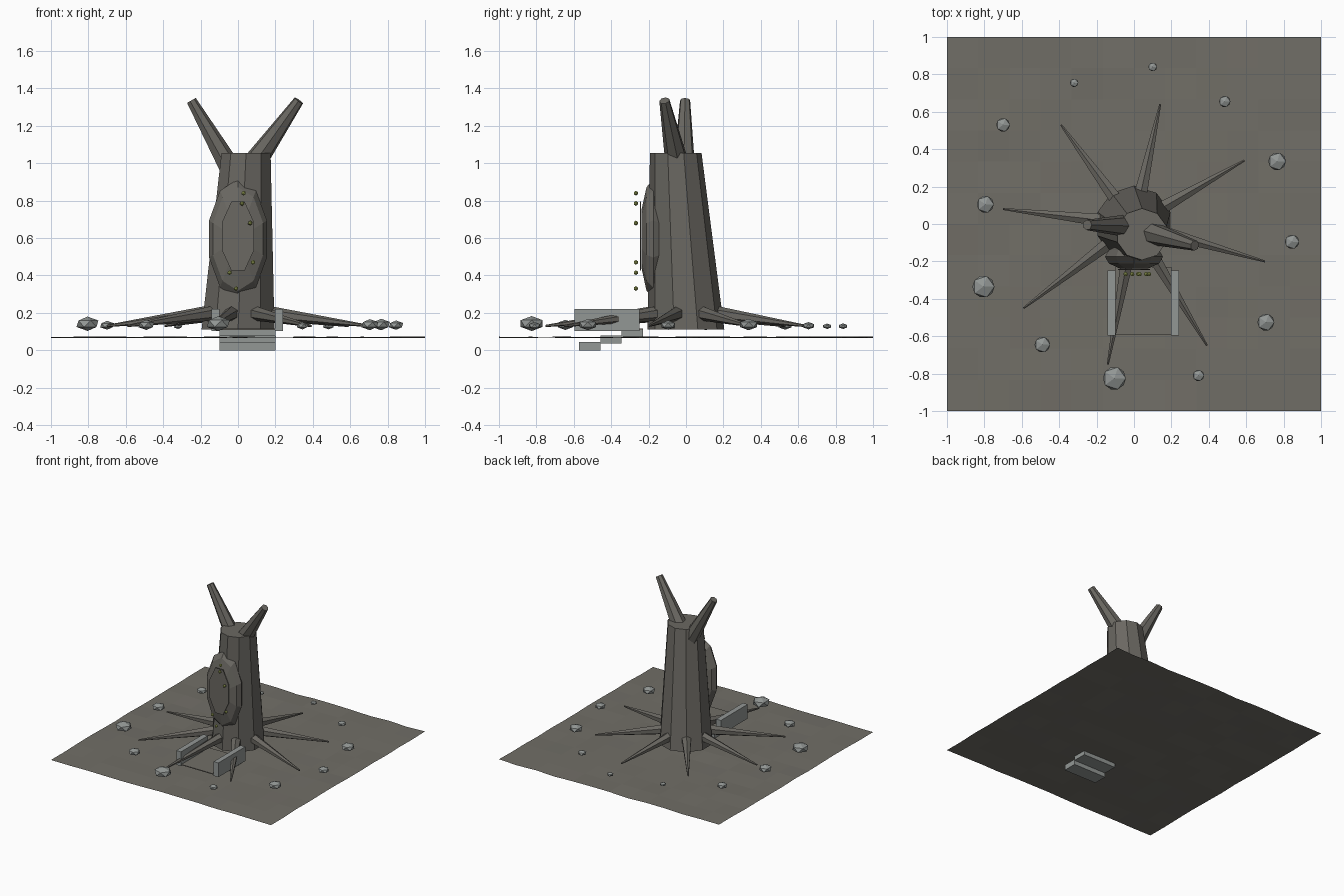
import bpy, bmesh, math, random
from mathutils import Vector, Matrix

if "Cube" in bpy.data.objects:
    bpy.data.objects.remove(bpy.data.objects["Cube"])

random.seed(4)


def material(name, rgb):
    m = bpy.data.materials.new(name)
    m.diffuse_color = (*rgb, 1)
    m.use_nodes = True
    m.node_tree.nodes["Principled BSDF"].inputs["Base Color"].default_value = m.diffuse_color
    return m


EARTH = material("earth", (0.165, 0.157, 0.135))
BARK = material("bark", (0.145, 0.138, 0.122))
STONE = material("grey stone", (0.29, 0.31, 0.30))
GLOW = material("firefly yellow green", (0.40, 0.46, 0.12))


def finish(bm, name, mat):
    bmesh.ops.recalc_face_normals(bm, faces=bm.faces)
    me = bpy.data.meshes.new(name)
    bm.to_mesh(me)
    bm.free()
    me.materials.append(mat)
    ob = bpy.data.objects.new(name, me)
    bpy.context.collection.objects.link(ob)
    return ob


def box(name, lo, hi, mat):
    bm = bmesh.new()
    bmesh.ops.create_cube(bm, size=1)
    for v in bm.verts:
        v.co = Vector([(l + h) / 2 + c * (h - l) for l, h, c in zip(lo, hi, v.co)])
    return finish(bm, name, mat)


def limb(name, a, b, r1, r2, sides, mat):
    """Tapered limb from point a to point b."""
    a, b = Vector(a), Vector(b)
    bm = bmesh.new()
    rot = (b - a).to_track_quat('Z', 'Y').to_matrix().to_4x4()
    bmesh.ops.create_cone(bm, cap_ends=True, segments=sides, radius1=r1, radius2=r2,
                          depth=(b - a).length,
                          matrix=Matrix.Translation((a + b) / 2) @ rot)
    return finish(bm, name, mat)


def pebble(name, centre, size, mat):
    bm = bmesh.new()
    bmesh.ops.create_icosphere(bm, subdivisions=1, radius=1,
                               matrix=Matrix.Translation(centre) @ Matrix.Diagonal((*size, 1)))
    return finish(bm, name, mat)


# Gently uneven forest floor
bm = bmesh.new()
bmesh.ops.create_grid(bm, x_segments=12, y_segments=12, size=1)
for v in bm.verts:
    v.co.z = 0.069 + random.uniform(-0.004, 0.004)
finish(bm, "forest_floor", EARTH)

# Leaning trunk: horizontal rings, sheared towards the top
bm = bmesh.new()
bmesh.ops.create_cone(bm, cap_ends=True, segments=10, radius1=0.205, radius2=0.138, depth=1)
for v in bm.verts:
    t = v.co.z + 0.5
    v.co.x += 0.043 * t
    v.co.y += -0.055 * t
    v.co.z = 0.11 + 0.945 * t
finish(bm, "trunk", BARK)

# Two broken branches
limb("branch_left", (-0.03, -0.01, 0.95), (-0.25, -0.005, 1.335), 0.062, 0.028, 7, BARK)
limb("branch_right", (0.08, -0.045, 0.99), (0.325, -0.115, 1.335), 0.065, 0.028, 7, BARK)

# Spreading roots
ROOT_TIPS = [(0.14, 0.64), (0.59, 0.34), (0.70, -0.20), (0.39, -0.65),
             (-0.14, -0.75), (-0.59, -0.45), (-0.70, 0.08), (-0.39, 0.53)]
for i, (x, y) in enumerate(ROOT_TIPS):
    d = Vector((x, y)).normalized() * 0.11
    limb(f"root_{i + 1}", (d.x, d.y, 0.205), (x, y, 0.13), 0.043, 0.006, 6, BARK)

# Bulging oval hollow on the front of the trunk
bm = bmesh.new()
bmesh.ops.create_uvsphere(bm, u_segments=10, v_segments=6, radius=1,
                          matrix=Matrix.Rotation(math.pi / 2, 4, 'X'))
for v in bm.verts:
    v.co = Vector((v.co.x * 0.163, -0.175 + max(-0.062, v.co.y * 0.072), 0.595 + v.co.z * 0.32))
finish(bm, "hollow_rim", BARK)

# Flat inner panel of the hollow
bm = bmesh.new()
bmesh.ops.create_cone(bm, cap_ends=True, segments=8, radius1=1, radius2=1, depth=1,
                      matrix=Matrix.Rotation(math.pi / 2, 4, 'X')
                      @ Matrix.Rotation(math.pi / 8, 4, 'Z'))
for v in bm.verts:
    v.co = Vector((v.co.x * 0.092, -0.2425 + v.co.y * 0.006, 0.61 + v.co.z * 0.2))
finish(bm, "hollow_panel", BARK)

# Fireflies
LIGHTS = [(0.03, 0.84), (0.022, 0.785), (0.065, 0.68), (0.08, 0.47), (-0.045, 0.415), (-0.01, 0.33)]
for i, (x, z) in enumerate(LIGHTS):
    pebble(f"firefly_{i + 1}", (x, -0.268, z), (0.013, 0.013, 0.013), GLOW)

# Sunken steps, the landing over them and two side walls
for i in range(3):
    y = -0.572 + 0.114 * i
    z = 0.035 * i
    box(f"step_{i + 1}", (-0.10, y, z), (0.20, y + 0.114, z + 0.045 - 0.006 * (i == 2)), STONE)
box("landing", (-0.10, -0.592, 0.109), (0.20, -0.23, 0.115), EARTH)
for name, x in (("left", -0.143), ("right", 0.197)):
    box(f"step_wall_{name}", (x, -0.597, 0.103), (x + 0.043, -0.248, 0.22), STONE)

# Ring of scattered rocks: x, y, radius
ROCKS = [(-0.32, 0.755, .025), (0.10, 0.84, .026), (0.485, 0.655, .034), (0.765, 0.335, .053),
         (0.845, -0.095, .043), (0.705, -0.525, .051), (0.345, -0.81, .034), (-0.105, -0.825, .069),
         (-0.49, -0.645, .047), (-0.805, -0.335, .066), (-0.795, 0.105, .051), (-0.70, 0.53, .041)]
for i, (x, y, r) in enumerate(ROCKS):
    pebble(f"rock_{i + 1}", (x, y, 0.12 + 0.33 * r), (r, r, r * 0.58), STONE)
